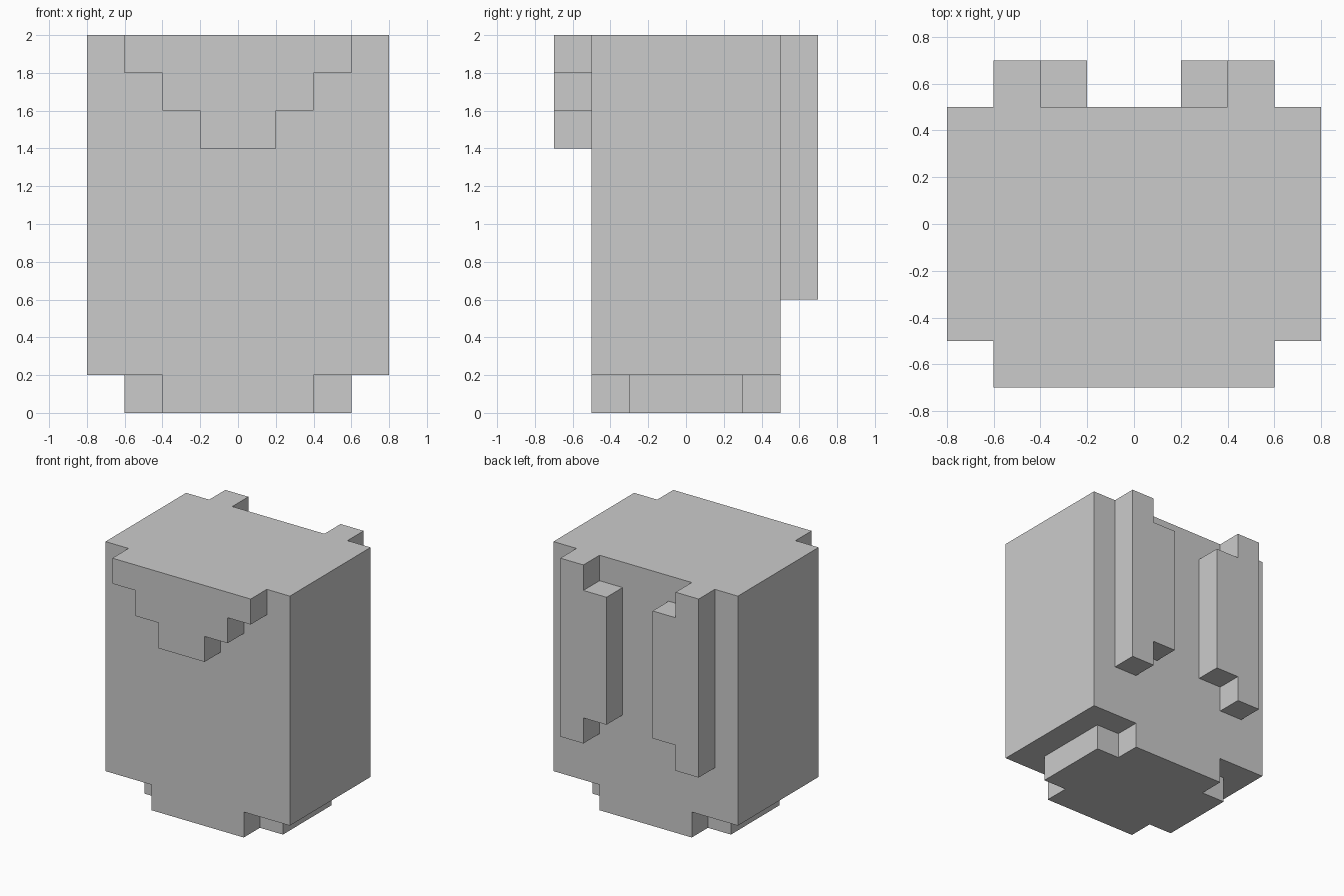
import bpy
import bmesh
from mathutils import Vector

if "Cube" in bpy.data.objects:
    bpy.data.objects.remove(bpy.data.objects["Cube"])


def extrude_profile(name, points, to_3d, offset):
    """Flat outline placed by to_3d, then extruded along offset."""
    bm = bmesh.new()
    face = bm.faces.new([bm.verts.new(to_3d(a, b)) for a, b in points])
    result = bmesh.ops.extrude_face_region(bm, geom=[face], use_keep_orig=True)
    moved = [g for g in result["geom"] if isinstance(g, bmesh.types.BMVert)]
    bmesh.ops.translate(bm, verts=moved, vec=Vector(offset))
    bmesh.ops.recalc_face_normals(bm, faces=bm.faces)
    mesh = bpy.data.meshes.new(name)
    bm.to_mesh(mesh)
    bm.free()
    obj = bpy.data.objects.new(name, mesh)
    bpy.context.collection.objects.link(obj)
    return obj


def mirrored(half):
    """Complete a half outline (x > 0) with its mirror image."""
    return half + [(-x, b) for x, b in reversed(half)]


# Main block
extrude_profile("body", mirrored([(0.8, -0.5), (0.8, 0.5)]),
                lambda x, y: (x, y, 0.2), (0, 0, 1.8))

# Cross-shaped foot under the block
foot = [(0.4, -0.5), (0.4, -0.3), (0.6, -0.3), (0.6, 0.3), (0.4, 0.3), (0.4, 0.5)]
extrude_profile("base", mirrored(foot), lambda x, y: (x, y, 0), (0, 0, 0.2))

# Stepped bib on the upper front
bib = [(0.2, 1.4), (0.2, 1.6), (0.4, 1.6), (0.4, 1.8), (0.6, 1.8), (0.6, 2.0)]
extrude_profile("front_bib", mirrored(bib), lambda x, z: (x, -0.5, z), (0, -0.2, 0))

# Pair of stepped strips on the back
strip = [(0.4, 0.6), (0.6, 0.6), (0.6, 2.0), (0.4, 2.0),
         (0.4, 1.8), (0.2, 1.8), (0.2, 0.8), (0.4, 0.8)]
for side, label in ((1, "right"), (-1, "left")):
    extrude_profile(f"back_strip_{label}", strip,
                    lambda x, z: (side * x, 0.5, z), (0, 0.2, 0))
